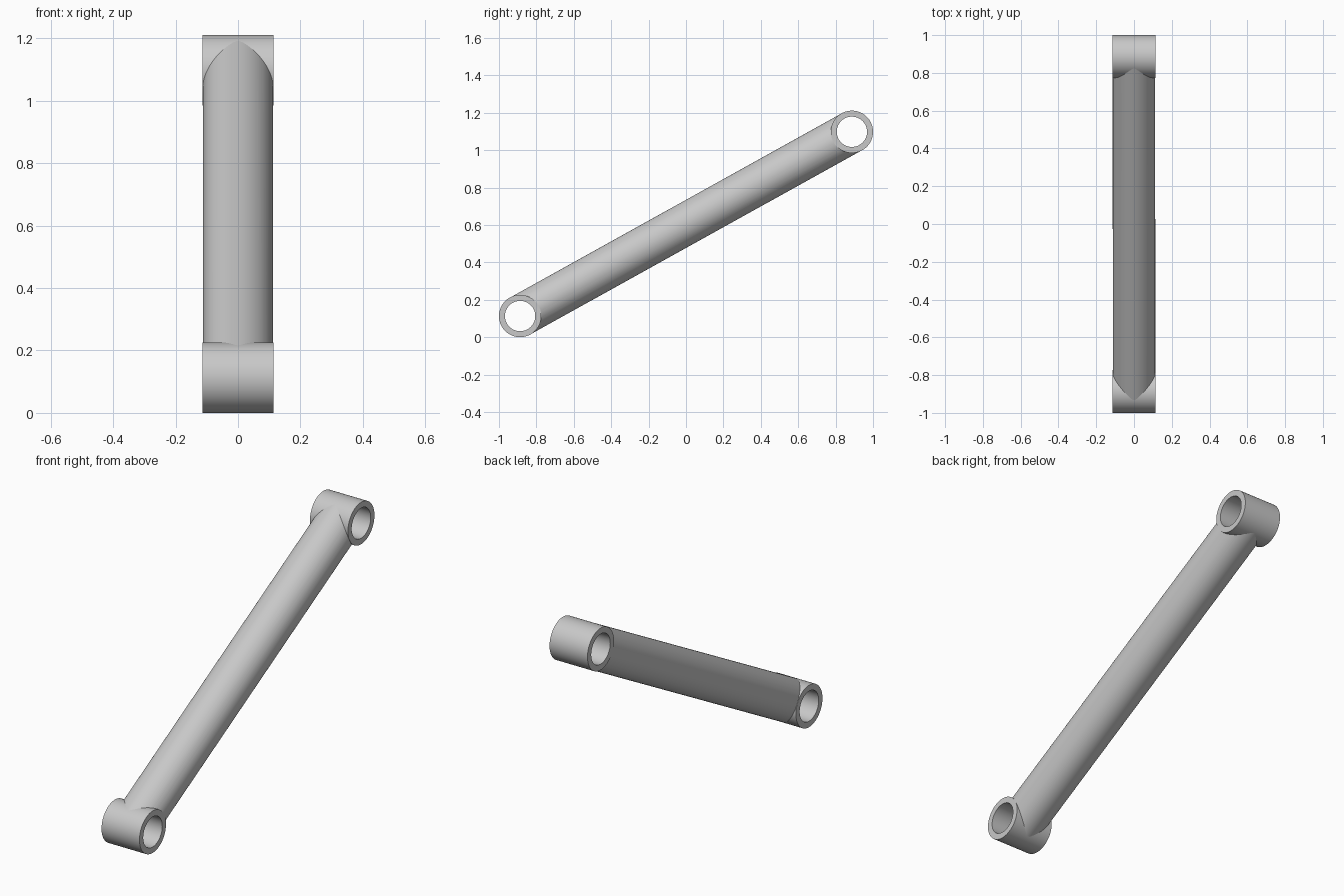
import bpy
import math
from mathutils import Vector

cube = bpy.data.objects.get("Cube")
if cube:
    bpy.data.objects.remove(cube, do_unlink=True)

OUTER, BORE, WIDTH = 0.113, 0.081, 0.226
LOW = Vector((0, -0.887, 0.113))
HIGH = Vector((0, 0.887, 1.098))

steel = bpy.data.materials.new("light grey metal")
steel.use_nodes = True
steel.diffuse_color = (0.58, 0.58, 0.58, 1)
steel.node_tree.nodes["Principled BSDF"].inputs["Base Color"].default_value = (0.58, 0.58, 0.58, 1)


def cylinder(name, start, end, radius):
    """Round bar running from start to end."""
    axis = end - start
    bpy.ops.mesh.primitive_cylinder_add(
        vertices=96, radius=radius, depth=axis.length, location=(start + end) / 2,
        rotation=axis.to_track_quat("Z", "Y").to_euler())
    obj = bpy.context.object
    obj.name = name
    obj.data.materials.append(steel)
    return obj


def cross_bar(name, centre, radius, length):
    half = Vector((length / 2, 0, 0))
    return cylinder(name, centre - half, centre + half, radius)


def cut(target, cutter):
    mod = target.modifiers.new("cut", "BOOLEAN")
    mod.operation = "DIFFERENCE"
    mod.solver = "EXACT"
    mod.object = cutter
    bpy.context.view_layer.objects.active = target
    bpy.ops.object.modifier_apply(modifier=mod.name)
    bpy.data.objects.remove(cutter, do_unlink=True)


def smooth(obj):
    bpy.ops.object.select_all(action="DESELECT")
    obj.select_set(True)
    bpy.context.view_layer.objects.active = obj
    bpy.ops.object.shade_smooth_by_angle(angle=math.radians(30))


# Slanted rod, its ends hollowed to finish inside the sleeve walls
rod = cylinder("rod", LOW, HIGH, OUTER - 0.0005)
for centre in (LOW, HIGH):
    cut(rod, cross_bar("rod_cutter", centre, (OUTER + BORE) / 2, WIDTH * 2))
smooth(rod)

# Open sleeves across both ends
for name, centre in (("lower_sleeve", LOW), ("upper_sleeve", HIGH)):
    sleeve = cross_bar(name, centre, OUTER, WIDTH)
    cut(sleeve, cross_bar("bore_cutter", centre, BORE, WIDTH * 2))
    smooth(sleeve)
